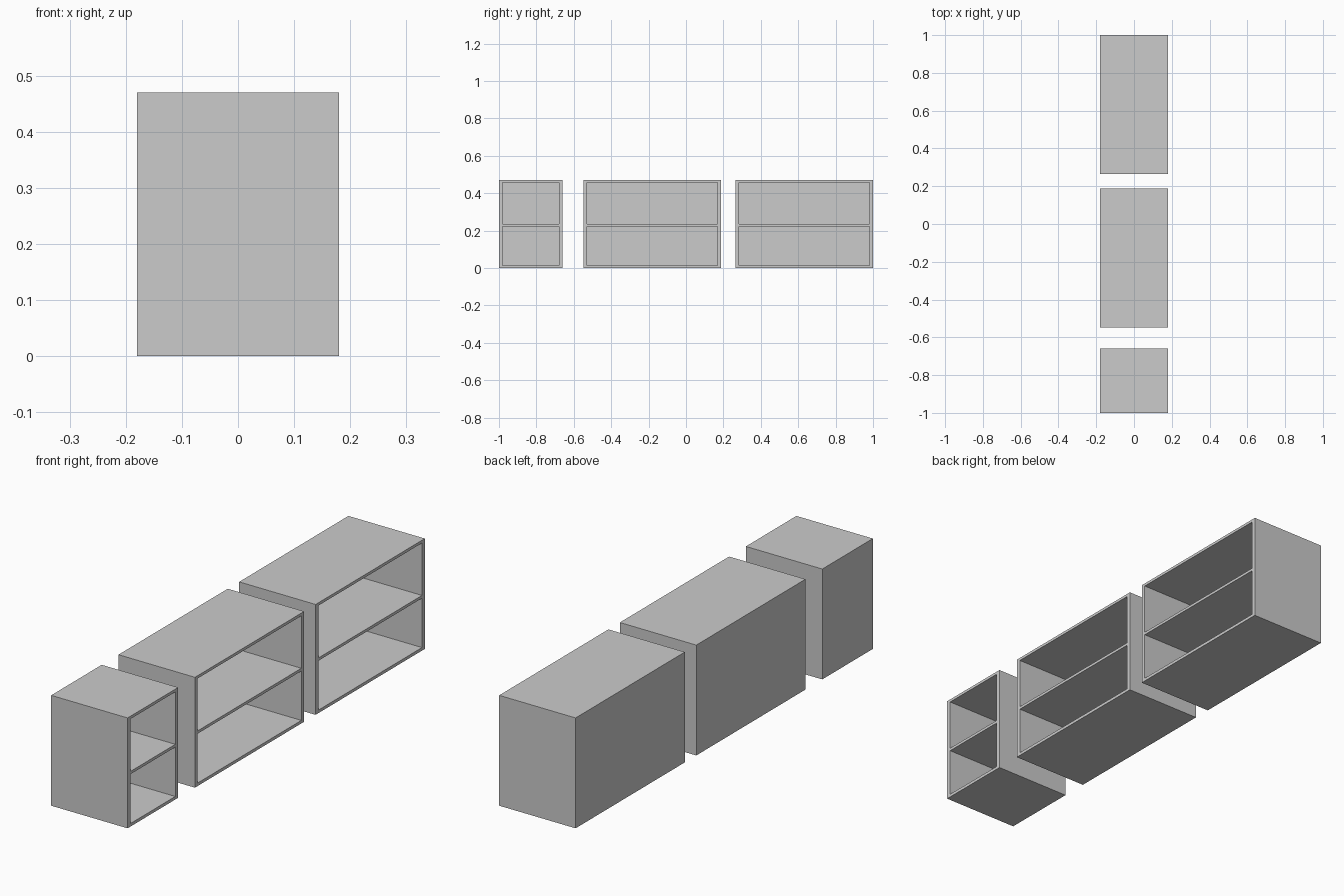
import bpy, bmesh
from mathutils import Vector

if "Cube" in bpy.data.objects:
    bpy.data.objects.remove(bpy.data.objects["Cube"])

HEIGHT, HALF_DEPTH = 0.47, 0.18
SIDE, BACK = 0.019, 0.02                         # board thicknesses
BAYS = [(0.013, 0.223), (0.235, 0.458)]          # z range of each open bay


def cabinet(name, y0, y1):
    bm = bmesh.new()

    # Outer carcass
    bmesh.ops.create_cube(bm, size=1)
    for v in bm.verts:
        v.co = Vector((v.co.x * 2 * HALF_DEPTH,
                       (y0 + y1) / 2 + v.co.y * (y1 - y0),
                       (v.co.z + 0.5) * HEIGHT))

    # Mark out side boards, top, shelf and bottom
    cuts = [((0, y, 0), (0, 1, 0)) for y in (y0 + SIDE, y1 - SIDE)]
    cuts += [((0, 0, z), (0, 0, 1)) for bay in BAYS for z in bay]
    for co, no in cuts:
        bmesh.ops.bisect_plane(bm, geom=bm.verts[:] + bm.edges[:] + bm.faces[:],
                               plane_co=co, plane_no=no)

    # Recess the open bays on the +x side
    def is_bay(face):
        c = face.calc_center_median()
        return (c.x > HALF_DEPTH - 1e-4 and y0 + SIDE < c.y < y1 - SIDE
                and any(lo < c.z < hi for lo, hi in BAYS))

    bays = [f for f in bm.faces if is_bay(f)]
    for f in bmesh.ops.extrude_discrete_faces(bm, faces=bays)["faces"]:
        for v in f.verts:
            v.co.x = -HALF_DEPTH + BACK

    bmesh.ops.recalc_face_normals(bm, faces=bm.faces[:])
    mesh = bpy.data.meshes.new(name)
    bm.to_mesh(mesh)
    bm.free()
    bpy.context.collection.objects.link(bpy.data.objects.new(name, mesh))


# One narrow and two wide two-bay cabinets in a row
cabinet("narrow_cabinet", -1.0, -0.66)
cabinet("middle_wide_cabinet", -0.547, 0.188)
cabinet("end_wide_cabinet", 0.265, 1.0)
